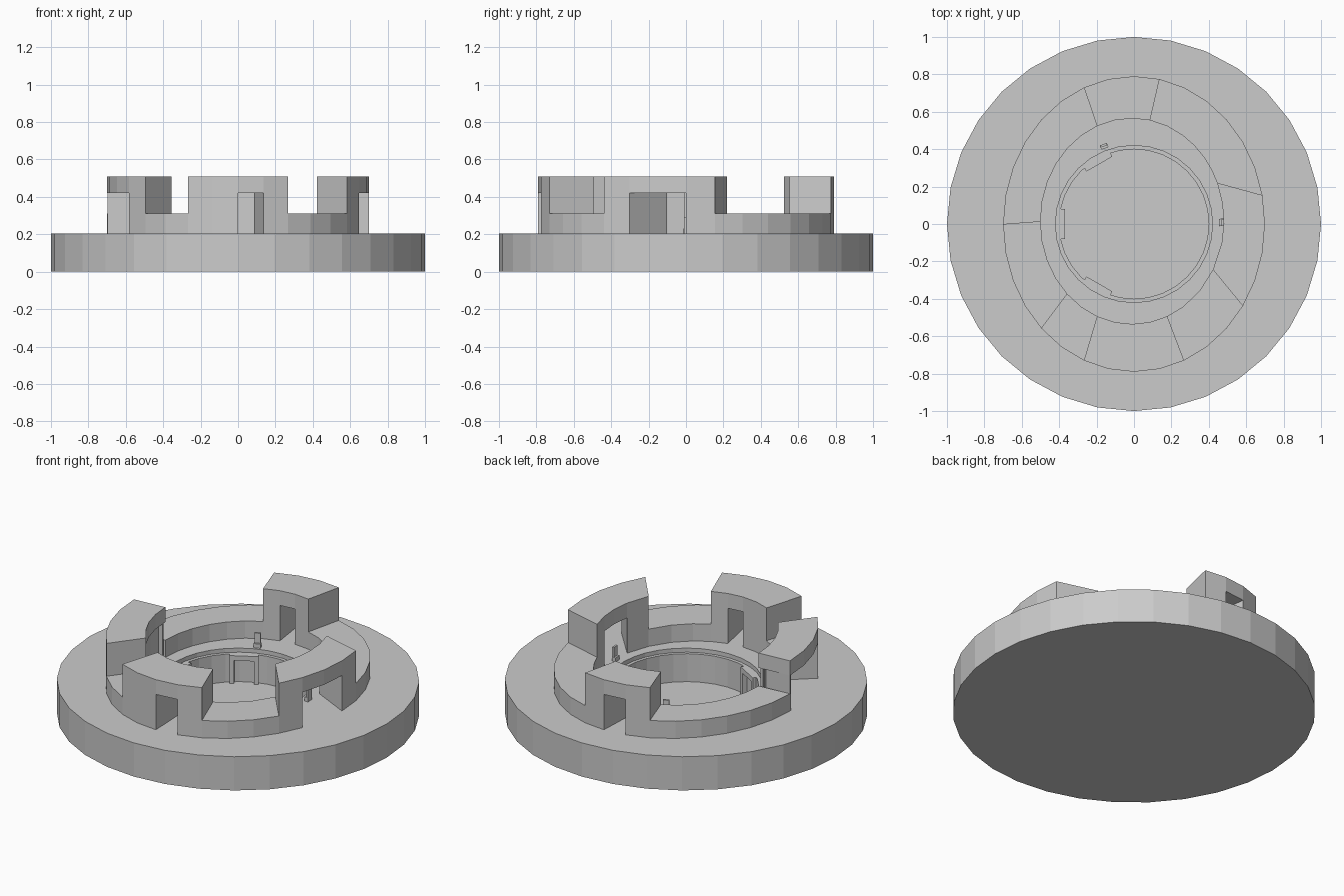
import bpy, bmesh, math
from mathutils import Matrix

if "Cube" in bpy.data.objects:
    bpy.data.objects.remove(bpy.data.objects["Cube"])

grey = bpy.data.materials.new("stone grey")
grey.diffuse_color = (0.6, 0.6, 0.6, 1)
grey.use_nodes = True
grey.node_tree.nodes["Principled BSDF"].inputs["Base Color"].default_value = grey.diffuse_color
N = 32
STEP = 2 * math.pi / N


def finish(bm, name):
    bmesh.ops.remove_doubles(bm, verts=bm.verts, dist=1e-5)
    bmesh.ops.recalc_face_normals(bm, faces=bm.faces)
    me = bpy.data.meshes.new(name)
    bm.to_mesh(me)
    bm.free()
    me.materials.append(grey)
    ob = bpy.data.objects.new(name, me)
    bpy.context.collection.objects.link(ob)
    return ob


def boxes(name, parts, matrix=Matrix()):
    bm = bmesh.new()
    for x0, x1, y0, y1, z0, z1 in parts:
        m = matrix @ Matrix.Translation(((x0 + x1) / 2, (y0 + y1) / 2, (z0 + z1) / 2))
        bmesh.ops.create_cube(bm, size=1, matrix=m @ Matrix.Diagonal((x1 - x0, y1 - y0, z1 - z0, 1)))
    me = bpy.data.meshes.new(name)
    bm.to_mesh(me)
    bm.free()
    me.materials.append(grey)
    bpy.context.collection.objects.link(bpy.data.objects.new(name, me))


# round base with a stepped pit
bm = bmesh.new()
profile = [(1, 0), (1, 0.205), (0.42, 0.205), (0.42, 0.18), (0.40, 0.18), (0.40, 0.01)]
rings = [[bm.verts.new((r * math.cos(i * STEP), r * math.sin(i * STEP), z)) for i in range(N)]
         for r, z in profile]
for a, b in zip(rings, rings[1:]):
    for i in range(N):
        j = (i + 1) % N
        bm.faces.new((a[i], a[j], b[j], b[i]))
bm.faces.new(rings[0])
bm.faces.new(rings[-1])
finish(bm, "base")

# broken wall ring: oval plan, inner corners slide round on the right side
SHIFT = {28: 0.2, 29: 0.5, 30: 0.9, 31: 0.9, 0: 0.9, 1: 0.95, 2: 0.7, 3: 0.4, 4: 0.2}


def outer(k):
    a = k * STEP
    return 0.70 * math.cos(a), 0.79 * math.sin(a)


def inner(k, grow=0.0):
    a = (k + SHIFT.get(k % N, 0)) * STEP
    return (0.49 + grow) * math.cos(a) - 0.01, (0.55 + grow) * math.sin(a) + 0.015


LEVELS = [0.205, 0.31, 0.42, 0.51]
BLOCKS = [(7, 10), (16, 20), (22, 26), (29, 33)]
DOORS = [(8, 9), (16, 19), (24, 25), (30, 32)]


def within(k, spans):
    return any(a <= k < b or a <= k + N < b for a, b in spans)


def filled(k, lev):
    k %= N
    if lev < 0 or lev > 2:
        return False
    if within(k, DOORS):
        return lev == 2
    return lev == 0 or within(k, BLOCKS)


bm = bmesh.new()


def quad(*pts):
    bm.faces.new([bm.verts.new(p) for p in pts])


for k in range(N):
    o0, o1, i0, i1 = outer(k), outer(k + 1), inner(k), inner(k + 1)
    for lev in range(3):
        if not filled(k, lev):
            continue
        z0, z1 = LEVELS[lev], LEVELS[lev + 1]
        quad((*o0, z0), (*o1, z0), (*o1, z1), (*o0, z1))
        quad((*i1, z0), (*i0, z0), (*i0, z1), (*i1, z1))
        if not filled(k, lev + 1):
            quad((*o0, z1), (*o1, z1), (*i1, z1), (*i0, z1))
        if lev == 0 or not filled(k, lev - 1):
            quad((*o1, z0), (*o0, z0), (*i0, z0), (*i1, z0))
        if not filled(k - 1, lev):
            quad((*i0, z0), (*o0, z0), (*o0, z1), (*i0, z1))
        if not filled(k + 1, lev):
            quad((*o1, z0), (*i1, z0), (*i1, z1), (*o1, z1))
finish(bm, "wall_ring")

# thin back panel and end jamb of the left recess
bm = bmesh.new()
for k in range(16, 19):
    a, b = inner(k, 0.03), inner(k + 1, 0.03)
    c, d = inner(k, 0.04), inner(k + 1, 0.04)
    for p, q in ((a, b), (d, c)):
        quad((*p, 0.205), (*q, 0.205), (*q, 0.42), (*p, 0.42))
finish(bm, "left_recess_panel")
boxes("left_recess_jamb", [(-0.699, -0.501, -0.012, -0.001, 0.205, 0.42)])

# three small arches standing in the pit
for n, deg in enumerate((120, 180, 240)):
    boxes("pit_arch_%d" % (n + 1), [
        (0.37, 0.405, -0.08, -0.055, 0.01, 0.15),
        (0.37, 0.405, 0.055, 0.08, 0.01, 0.15),
        (0.37, 0.405, -0.08, 0.08, 0.15, 0.18)],
        Matrix.Rotation(math.radians(deg), 4, 'Z'))

# little fittings on the ledge
for n, (deg, r) in enumerate(((111, 0.445), (1, 0.467))):
    boxes("ledge_fitting_%d" % (n + 1), [
        (r - 0.012, r + 0.012, -0.02, 0.02, 0.205, 0.23),
        (r, r + 0.012, -0.018, 0.018, 0.23, 0.29)],
        Matrix.Rotation(math.radians(deg), 4, 'Z'))
